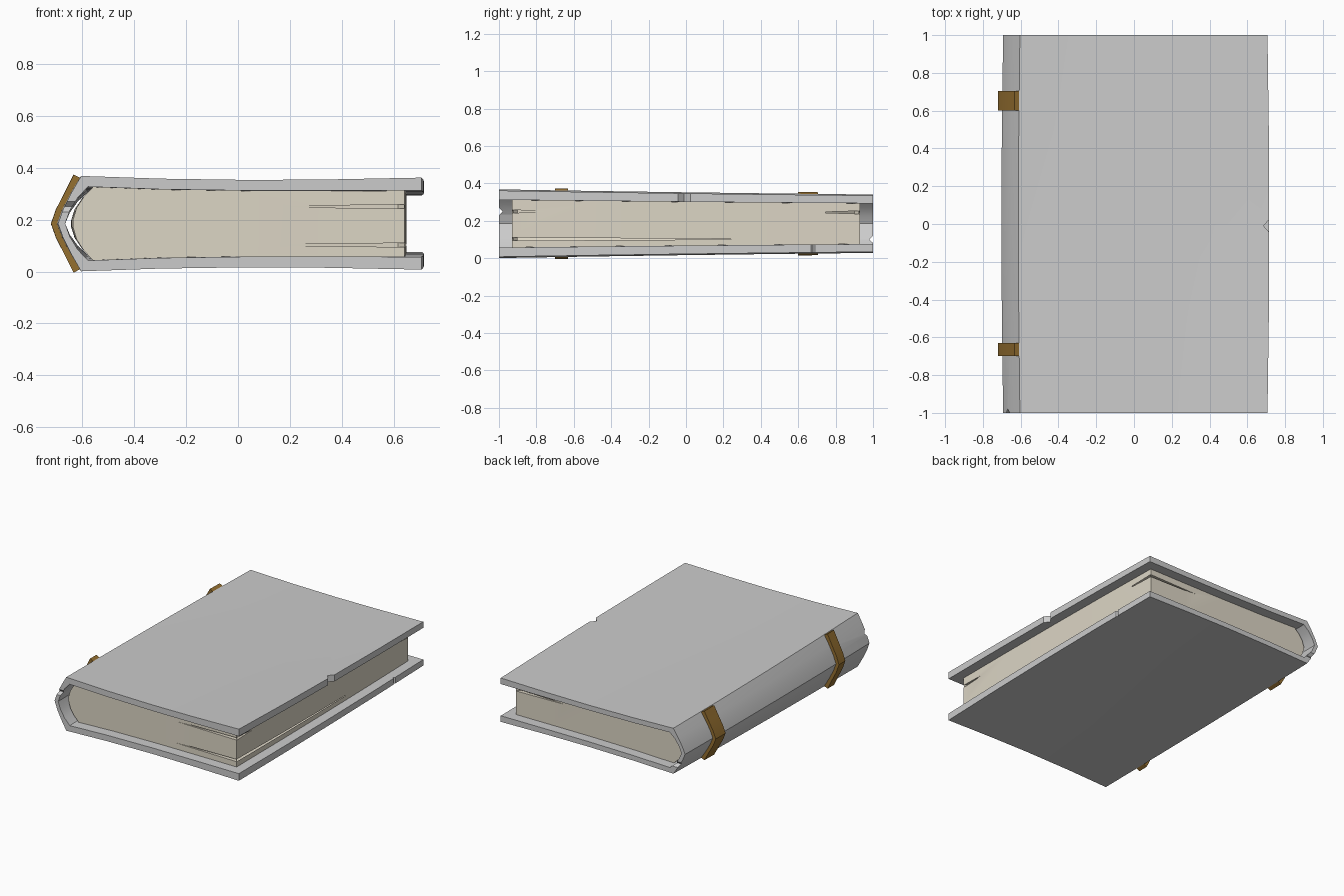
import bpy, bmesh, math

if "Cube" in bpy.data.objects:
    bpy.data.objects.remove(bpy.data.objects["Cube"])

CZ = 0.1845  # mid height of the book


def material(name, color):
    m = bpy.data.materials.new(name)
    m.diffuse_color = color
    m.use_nodes = True
    m.node_tree.nodes["Principled BSDF"].inputs["Base Color"].default_value = m.diffuse_color
    return m


def warp(x, y, z):
    # the book gets thinner toward +y and narrows a little at both ends
    k = 0.915 - 0.075 * y + 0.01 * y * y
    return (x * (1 - 0.013 * y * y), y, CZ + (z - CZ) * k)


def add_object(name, bm, mat=None):
    bmesh.ops.recalc_face_normals(bm, faces=bm.faces)
    me = bpy.data.meshes.new(name)
    bm.to_mesh(me)
    bm.free()
    ob = bpy.data.objects.new(name, me)
    bpy.context.collection.objects.link(ob)
    if mat:
        me.materials.append(mat)
    return ob


def loft(name, side_a, side_b, ys, mat=None):
    # sweep the band between two equally long point rows along y
    section = side_a + side_b[::-1]
    n = len(section)
    bm = bmesh.new()
    rings = [[bm.verts.new(warp(x, y, z)) for x, z in section] for y in ys]
    for r, s in zip(rings, rings[1:]):
        for i in range(n):
            j = (i + 1) % n
            bm.faces.new((r[i], r[j], s[j], s[i]))
    for r in (rings[0], rings[-1]):
        for i in range(n // 2 - 1):
            bm.faces.new((r[i], r[i + 1], r[n - 2 - i], r[n - 1 - i]))
    return add_object(name, bm, mat)


def cut(ob, points):
    # subtract the convex hull of the points
    bm = bmesh.new()
    for p in points:
        bm.verts.new(p)
    bmesh.ops.convex_hull(bm, input=bm.verts)
    cutter = add_object("cutter", bm)
    cutter.hide_render = True
    mod = ob.modifiers.new("cut", 'BOOLEAN')
    mod.operation = 'DIFFERENCE'
    mod.solver = 'EXACT'
    mod.object = cutter
    bpy.context.view_layer.objects.active = ob
    bpy.ops.object.modifier_apply(modifier=mod.name)
    bpy.data.objects.remove(cutter, do_unlink=True)


def smooth(ob):
    bpy.ops.object.select_all(action='DESELECT')
    ob.select_set(True)
    bpy.context.view_layer.objects.active = ob
    bpy.ops.object.shade_smooth_by_angle(angle=math.radians(35))


def mirrored(half):
    # half profile given as (x, height over the mid plane), ending on it
    return [(x, CZ + h) for x, h in half] + [(x, CZ - h) for x, h in half[-2::-1]]


paper = material("paper", (0.72, 0.67, 0.56, 1))
leather = material("leather", (0.3, 0.16, 0.03, 1))

# Cover: two boards and the rounded spine in one C-shaped band
outer = mirrored([(0.716, 0.177), (0.35, 0.170), (0.05, 0.168), (-0.3, 0.173),
                  (-0.612, 0.1835), (-0.650, 0.118), (-0.682, 0.055), (-0.702, 0)])
inner = mirrored([(0.716, 0.128), (0.35, 0.127), (0.05, 0.127), (-0.3, 0.132),
                  (-0.585, 0.142), (-0.625, 0.100), (-0.656, 0.050), (-0.674, 0)])
cover = loft("cover", outer, inner, [-1, -0.5, 0, 0.5, 1])

# Worn notches on the fore edges of the boards
for y, half, depth, z0, z1 in ((-0.01, 0.05, 0.03, 0.25, 0.45), (0.68, 0.03, 0.015, -0.1, 0.12)):
    cut(cover, [(x, y + dy, z) for z in (z0, z1)
                for x, dy in ((0.716 - depth, 0), (0.73, -half), (0.73, half))])

# Torn nicks at the ends of the spine
for s, z in ((-1, 0.25), (1, 0.10)):
    cut(cover, [(x, s * y, z + dz) for x in (-0.8, -0.60)
                for y, dz in ((0.98, 0), (1.01, -0.03), (1.01, 0.03))])
smooth(cover)

# Page block, rounded at the spine
top = [(0.648, 0.1275), (0.35, 0.1268), (0.05, 0.1268), (-0.3, 0.1318),
       (-0.565, 0.1415), (-0.600, 0.105), (-0.629, 0.06), (-0.642, 0.015)]
pages = loft("pages", [(x, CZ + h) for x, h in top], [(x, CZ - h) for x, h in top],
             [-0.93, -0.45, 0, 0.45, 0.93], paper)

# Tapered gaps between pages at the fore corners: side, height, ends along x and y
for s, z, tip_x, tip_y in ((-1, 0.250, 0.05, -0.70), (-1, 0.102, 0.03, 0.52),
                           (1, 0.245, 0.15, 0.68)):
    cx, cy = 0.655, s * 0.94
    edge = [(x, y, z + dz) for dz in (-0.008, 0.008)
            for x, y in ((cx, cy), (cx - 0.04, cy - s * 0.04))]
    cut(pages, edge + [(tip_x, cy, z)])
    cut(pages, edge + [(cx, tip_y, z)])
smooth(pages)

# Leather straps around the spine
strap_out = mirrored([(-0.637, 0.194), (-0.672, 0.122), (-0.705, 0.056), (-0.724, 0)])
strap_in = mirrored([(-0.612, 0.181), (-0.648, 0.115), (-0.680, 0.053), (-0.700, 0)])
for name, y0, y1 in (("strap_front", -0.70, -0.63), ("strap_back", 0.60, 0.705)):
    smooth(loft(name, strap_out, strap_in, [y0, y1], leather))
